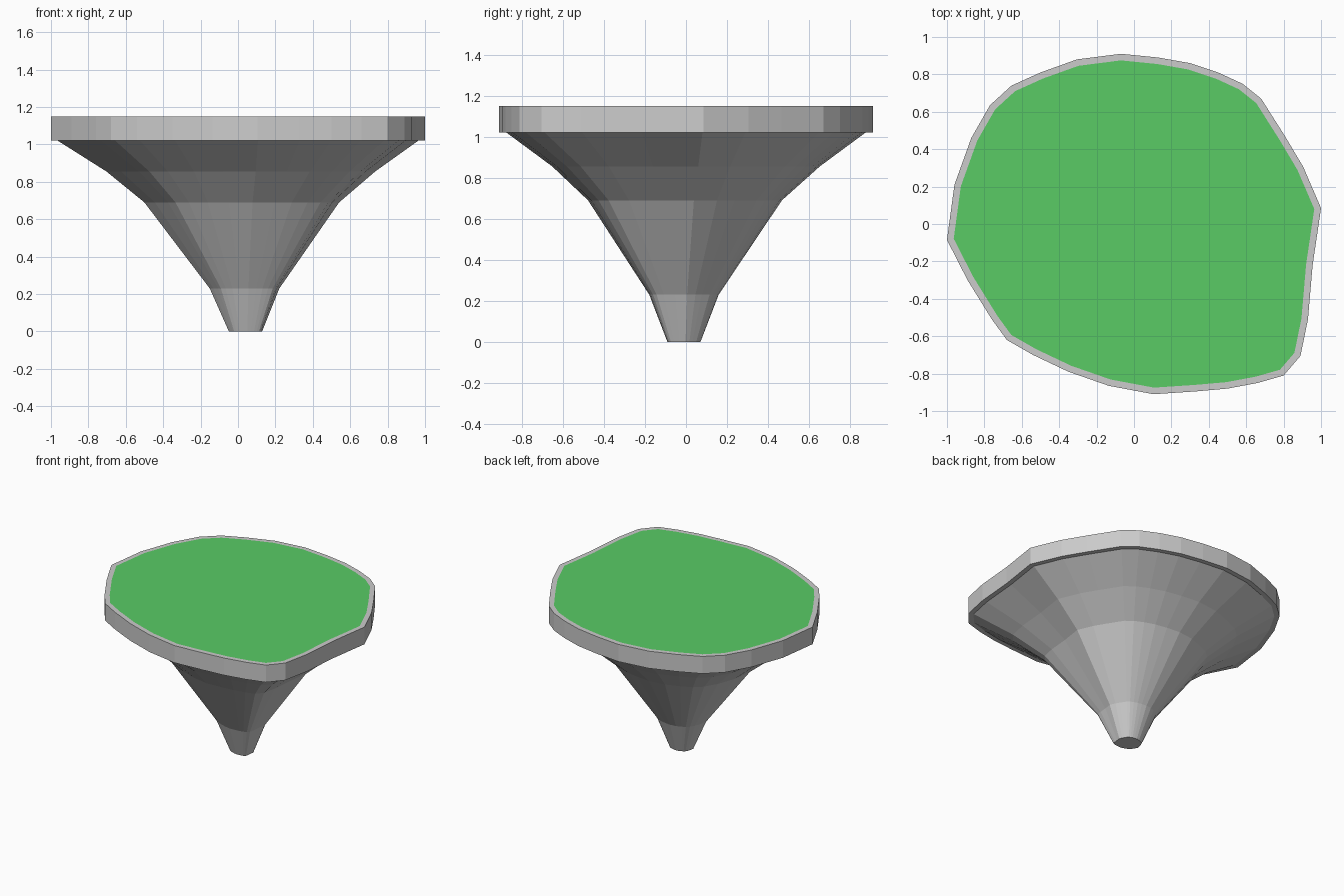
import bpy
from mathutils import Vector

if "Cube" in bpy.data.objects:
    bpy.data.objects.remove(bpy.data.objects["Cube"])

# Irregular island outline, clockwise from the back
OUTLINE = [Vector(p) for p in [
    (-0.07, 0.91), (0.13, 0.89), (0.30, 0.86), (0.45, 0.81), (0.58, 0.75),
    (0.68, 0.67), (0.81, 0.465), (0.905, 0.305), (1.0, 0.085), (0.955, -0.22),
    (0.93, -0.51), (0.89, -0.705), (0.80, -0.81), (0.66, -0.85), (0.50, -0.88),
    (0.33, -0.895), (0.105, -0.91), (-0.135, -0.865), (-0.35, -0.79),
    (-0.54, -0.70), (-0.68, -0.62), (-0.76, -0.51), (-0.89, -0.30),
    (-1.0, -0.085), (-0.96, 0.21), (-0.87, 0.46), (-0.77, 0.635),
    (-0.655, 0.74), (-0.50, 0.81), (-0.305, 0.88)]]
N = len(OUTLINE)


def inset(d):
    """Outline moved inwards by an even distance."""
    out = []
    for i, p in enumerate(OUTLINE):
        a = (p - OUTLINE[i - 1]).normalized()
        b = (OUTLINE[(i + 1) % N] - p).normalized()
        na, nb = Vector((a.y, -a.x)), Vector((b.y, -b.x))
        out.append(p + (na + nb) * (d / (1 + na.dot(nb))))
    return out


def ring(points, z, scale=1.0, cx=0.0, cy=0.0):
    return [(p.x * scale + cx, p.y * scale + cy, z) for p in points]


def loft(name, rings, cap=False):
    """Join rings, listed bottom upwards, with quads."""
    verts = [v for r in rings for v in r]
    faces = [(k * N + i, (k + 1) * N + i, (k + 1) * N + (i + 1) % N, k * N + (i + 1) % N)
             for k in range(len(rings) - 1) for i in range(N)]
    if cap:
        faces.append(tuple(range(N)))
    mesh = bpy.data.meshes.new(name)
    mesh.from_pydata(verts, [], faces)
    obj = bpy.data.objects.new(name, mesh)
    bpy.context.collection.objects.link(obj)
    return obj


inner = inset(-0.035) if inset(0.035)[0].y > OUTLINE[0].y else inset(0.035)

# Tapering rock body
loft("rock_body", [
    ring(inner, 0.0, 0.092, 0.04, -0.01),
    ring(inner, 0.23, 0.193, 0.035, -0.01),
    ring(inner, 0.69, 0.54, 0.02, -0.005),
    ring(inner, 0.855, 0.745, 0.015, 0.0),
    ring(inner, 1.02)], cap=True)

# Upright rim band with ledge below and border on top
loft("rim", [
    ring(inner, 1.02), ring(OUTLINE, 1.02),
    ring(OUTLINE, 1.15), ring(inner, 1.15)])

# Flat green top
mesh = bpy.data.meshes.new("grass_top")
mesh.from_pydata(ring(inner, 1.15), [], [tuple(reversed(range(N)))])
grass = bpy.data.objects.new("grass_top", mesh)
bpy.context.collection.objects.link(grass)
green = bpy.data.materials.new("green")
green.diffuse_color = (0.1, 0.6, 0.13, 1)
green.use_nodes = True
green.node_tree.nodes["Principled BSDF"].inputs["Base Color"].default_value = green.diffuse_color
mesh.materials.append(green)
